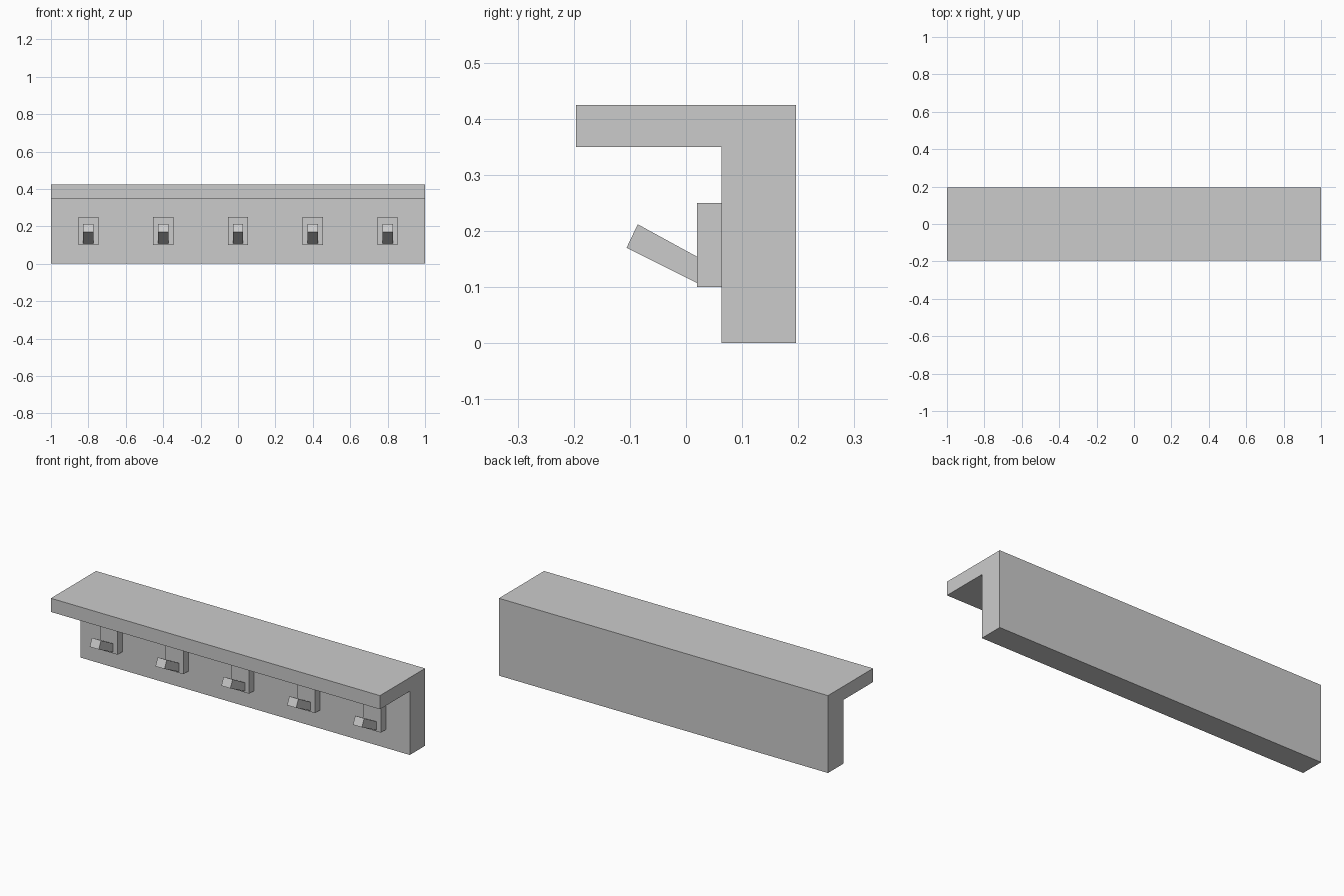
import bpy

if "Cube" in bpy.data.objects:
    bpy.data.objects.remove(bpy.data.objects["Cube"])


def extrude_profile(name, profile, x_centre, width):
    """Extrude a (y, z) outline along x into a closed solid."""
    n = len(profile)
    verts = [(x_centre + s * width / 2, y, z) for s in (-1, 1) for y, z in profile]
    faces = [tuple(range(n))[::-1], tuple(range(n, 2 * n))]
    faces += [(i, (i + 1) % n, (i + 1) % n + n, i + n) for i in range(n)]
    mesh = bpy.data.meshes.new(name)
    mesh.from_pydata(verts, [], faces)
    obj = bpy.data.objects.new(name, mesh)
    bpy.context.collection.objects.link(obj)
    # consistent outward normals
    import bmesh
    bm = bmesh.new()
    bm.from_mesh(mesh)
    bmesh.ops.recalc_face_normals(bm, faces=bm.faces)
    bm.to_mesh(mesh)
    bm.free()
    return obj


# L-shaped shelf and back board
extrude_profile("shelf_board", [
    (-0.196, 0.35), (0.063, 0.35), (0.063, 0.0),
    (0.196, 0.0), (0.196, 0.425), (-0.196, 0.425)], 0, 2.0)

plate = [(0.02, 0.10), (0.063, 0.10), (0.063, 0.25), (0.02, 0.25)]
peg = [(0.02, 0.107), (0.02, 0.154), (-0.086, 0.212), (-0.106, 0.17)]

# Row of five coat hooks: mounting plate and upward-tilted peg
for i in range(5):
    x = -0.8 + 0.4 * i
    extrude_profile(f"hook_plate_{i + 1}", plate, x, 0.108)
    extrude_profile(f"hook_peg_{i + 1}", peg, x, 0.055)
